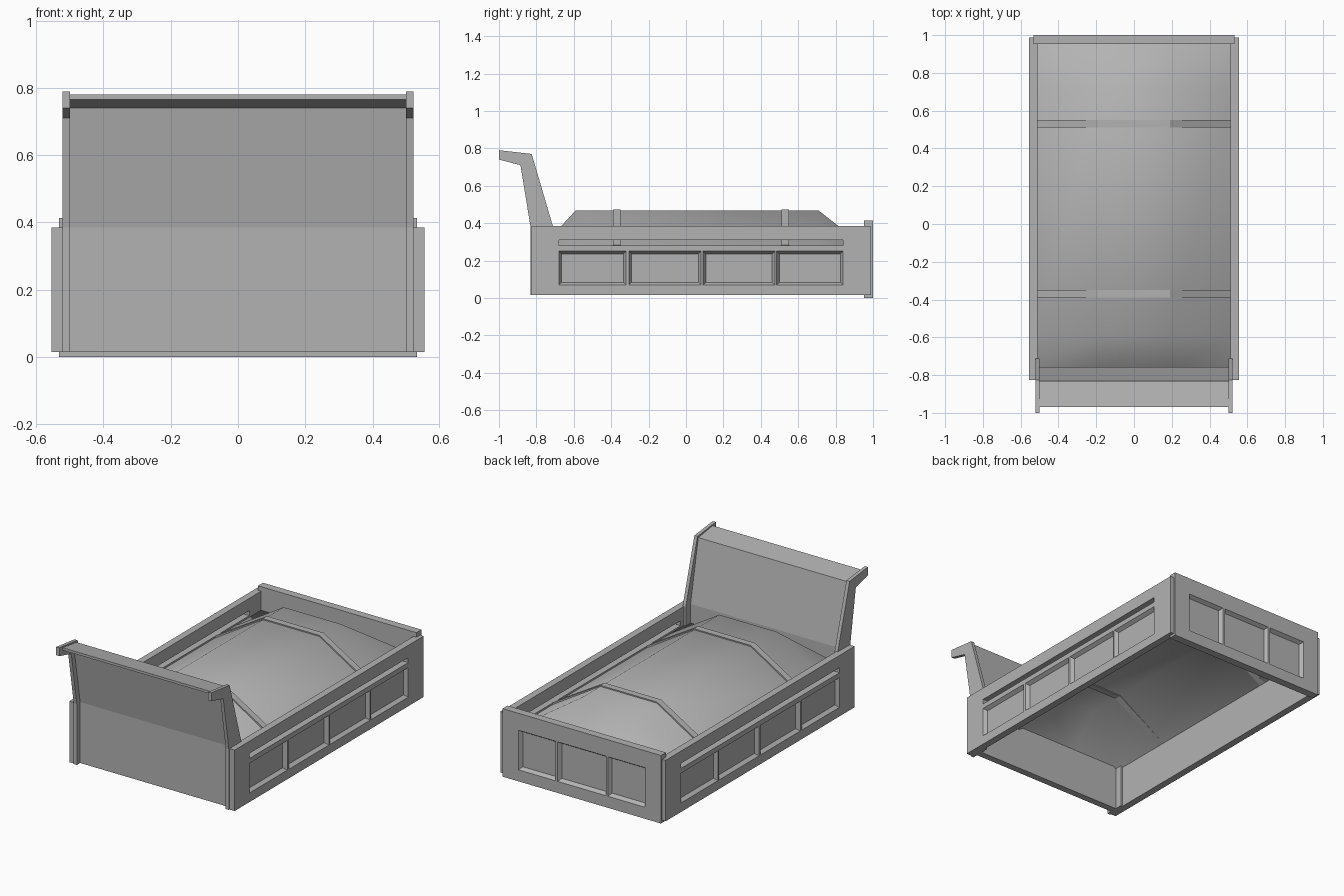
import bpy
import bmesh
from mathutils import Vector

cube = bpy.data.objects.get("Cube")
if cube:
    bpy.data.objects.remove(cube)

grey = bpy.data.materials.new("plain grey")
grey.use_nodes = True
colour = (0.45, 0.45, 0.45, 1)
grey.diffuse_color = colour
grey.node_tree.nodes["Principled BSDF"].inputs["Base Color"].default_value = colour


def add_object(name, bm):
    bmesh.ops.recalc_face_normals(bm, faces=bm.faces)
    mesh = bpy.data.meshes.new(name)
    bm.to_mesh(mesh)
    bm.free()
    mesh.materials.append(grey)
    obj = bpy.data.objects.new(name, mesh)
    bpy.context.collection.objects.link(obj)
    return obj


def add_box(bm, low, high):
    low, high = Vector(low), Vector(high)
    verts = bmesh.ops.create_cube(bm, size=1)["verts"]
    for v in verts:
        v.co = (low + high) / 2 + v.co * (high - low)
    return verts


def extrude(bm, points, direction):
    """Extrude a closed outline into a prism."""
    face = bm.faces.new([bm.verts.new(p) for p in points])
    top = bmesh.ops.extrude_face_region(bm, geom=[face])["geom"]
    bmesh.ops.translate(bm, vec=direction,
                        verts=[g for g in top if isinstance(g, bmesh.types.BMVert)])


def add_recess(bm, place, u, w, bevel=0.014, depth=0.022):
    """Tapered cutter; place(u, w, d) maps to space, d is depth into the wall."""
    rings = []
    for d in (-depth, depth):
        s = bevel * d / depth
        rings.append([bm.verts.new(place(a, b, d)) for a, b in (
            (u[0] + s, w[0] + s), (u[1] - s, w[0] + s),
            (u[1] - s, w[1] - s), (u[0] + s, w[1] - s))])
    outer, inner = rings
    bm.faces.new(outer)
    bm.faces.new(inner)
    for i in range(4):
        j = (i + 1) % 4
        bm.faces.new((outer[i], outer[j], inner[j], inner[i]))


def cut(obj, bm):
    cutter = add_object("cutter", bm)
    cutter.hide_render = True
    mod = obj.modifiers.new("cut", "BOOLEAN")
    mod.operation = "DIFFERENCE"
    mod.solver = "EXACT"
    mod.object = cutter
    bpy.context.view_layer.objects.active = obj
    bpy.ops.object.modifier_apply(modifier=mod.name)
    bpy.data.objects.remove(cutter)


BASE, RIM, HALF = 0.015, 0.385, 0.555
SIDE_PANELS = ((-0.68, -0.32), (-0.305, 0.08), (0.092, 0.475), (0.485, 0.84))

for side, label in ((1, "left"), (-1, "right")):
    # Side wall with four recessed panels and a long open slot
    bm = bmesh.new()
    add_box(bm, (min(side * 0.512, side * HALF), -0.825, BASE),
            (max(side * 0.512, side * HALF), 0.988, RIM))
    wall = add_object(label + "_side_wall", bm)
    bm = bmesh.new()
    for panel in SIDE_PANELS:
        add_recess(bm, lambda y, z, d: (side * (HALF - d), y, z), panel, (0.07, 0.25))
    add_box(bm, (side * 0.53 - 0.1, -0.68, 0.28), (side * 0.53 + 0.1, 0.84, 0.31))
    cut(wall, bm)

    # Cranked post at the end of the headboard
    bm = bmesh.new()
    outline = ((-0.832, BASE), (-0.832, RIM), (-0.885, 0.71), (-1, 0.74),
               (-1, 0.79), (-0.825, 0.77), (-0.712, RIM), (-0.712, BASE))
    extrude(bm, [(side * 0.5, y, z) for y, z in outline], (side * 0.021, 0, 0))
    add_object(label + "_headboard_post", bm)

# Headboard sheet with its forward visor
bm = bmesh.new()
outline = ((-0.8, BASE), (-0.8, RIM), (-0.86, 0.74), (-0.97, 0.765),
           (-0.97, 0.78), (-0.832, 0.76), (-0.758, RIM), (-0.758, BASE))
extrude(bm, [(-0.501, y, z) for y, z in outline], (1.002, 0, 0))
add_object("headboard", bm)

# Tailgate with three recessed panels
bm = bmesh.new()
add_box(bm, (-0.532, 0.952, 0), (0.532, 1, 0.413))
tailgate = add_object("tailgate", bm)
bm = bmesh.new()
for panel in ((-0.425, -0.175), (-0.162, 0.162), (0.175, 0.425)):
    add_recess(bm, lambda x, z, d: (x, 1 - d, z), panel, (0.07, 0.31))
cut(tailgate, bm)

# Heaped load, a smooth hipped sheet
bm = bmesh.new()
xs, ys = (-0.512, -0.19, 0.19, 0.512), (-0.775, -0.59, 0.71, 0.96)
grid = [[bm.verts.new((x, y, 0.467 if 0 < i < 3 and 0 < j < 3 else 0.27))
         for i, x in enumerate(xs)] for j, y in enumerate(ys)]
for j in range(3):
    for i in range(3):
        bm.faces.new((grid[j][i], grid[j][i + 1], grid[j + 1][i + 1], grid[j + 1][i]))
for f in bm.faces:
    f.smooth = True
add_object("load_cover", bm)

# Two bows lying across the load
for y, label in ((-0.37, "front"), (0.53, "rear")):
    bm = bmesh.new()
    path = ((-0.51, 0.283), (-0.19, 0.474), (0.19, 0.474), (0.51, 0.283))
    outline = list(path) + [(x, z - 0.012) for x, z in reversed(path)]
    extrude(bm, [(x, y - 0.02, z) for x, z in outline], (0, 0.04, 0))
    add_object(label + "_cover_bow", bm)
